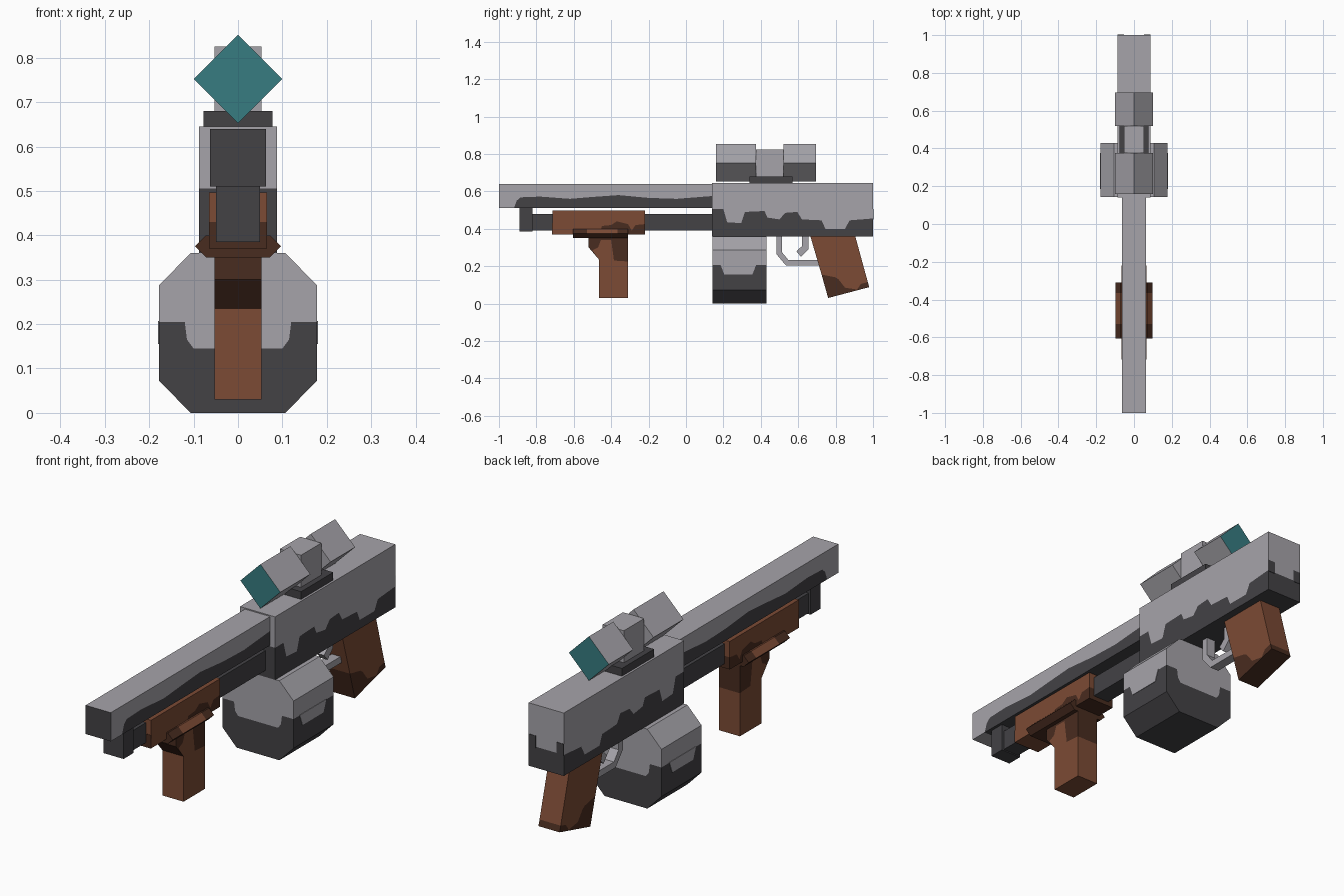
import bpy
import bmesh

cube = bpy.data.objects.get("Cube")
if cube:
    bpy.data.objects.remove(cube, do_unlink=True)

COLOURS = {
    "light_grey": (0.38, 0.37, 0.40),
    "dark_grey": (0.056, 0.054, 0.06),
    "brown": (0.20, 0.07, 0.035),
    "dark_brown": (0.066, 0.025, 0.014),
    "teal": (0.038, 0.20, 0.22),
}
NAMES = list(COLOURS)
MATS = []
for name, rgb in COLOURS.items():
    mat = bpy.data.materials.new(name)
    mat.use_nodes = True
    mat.diffuse_color = (*rgb, 1)
    mat.node_tree.nodes["Principled BSDF"].inputs["Base Color"].default_value = (*rgb, 1)
    MATS.append(mat)


def solid(name, regions, axis, lo, hi, paint=None):
    """Extrude adjoining coloured outlines; shared borders get no inner wall."""
    bm = bmesh.new()
    cache = {}

    def vert(p, d):
        key = (p, d)
        if key not in cache:
            cache[key] = bm.verts.new((d, p[0], p[1]) if axis == "x" else (p[0], d, p[1]))
        return cache[key]

    edges = {}
    for pts, colour in regions:
        for d in (lo, hi):
            bm.faces.new([vert(p, d) for p in pts]).material_index = NAMES.index(colour)
        for a, b in zip(pts, pts[1:] + pts[:1]):
            edges.setdefault(frozenset((a, b)), []).append((a, b, colour))
    for users in edges.values():
        if len(users) == 1:
            a, b, colour = users[0]
            face = bm.faces.new([vert(a, lo), vert(b, lo), vert(b, hi), vert(a, hi)])
            face.material_index = NAMES.index(colour)
    bmesh.ops.recalc_face_normals(bm, faces=bm.faces[:])
    bm.normal_update()
    if paint:
        for face in bm.faces:
            colour = paint(face.normal)
            if colour:
                face.material_index = NAMES.index(colour)
    mesh = bpy.data.meshes.new(name)
    bm.to_mesh(mesh)
    bm.free()
    for mat in MATS:
        mesh.materials.append(mat)
    obj = bpy.data.objects.new(name, mesh)
    bpy.context.collection.objects.link(obj)
    return obj


def two_tone(name, wave, upper, lower, top, bottom, axis, lo, hi, paint=None):
    solid(name, [(wave + upper, top), (wave + lower, bottom)], axis, lo, hi, paint)


def box(name, x0, x1, y0, y1, z0, z1, colour, paint=None):
    solid(name, [([(y0, z0), (y1, z0), (y1, z1), (y0, z1)], colour)], "x", x0, x1, paint)


# Receiver with a wavy dark lower half
two_tone("receiver",
         [(.14, .505), (.20, .505), (.22, .435), (.295, .43), (.315, .49), (.42, .495),
          (.435, .46), (.50, .45), (.53, .485), (.595, .49), (.62, .45), (.725, .445),
          (.745, .40), (.85, .40), (.875, .445), (1, .455)],
         [(1, .645), (.14, .645)], [(1, .36), (.14, .36)],
         "light_grey", "dark_grey", "x", -.088, .088)
for side, x0 in (("right", -.088), ("left", .052)):
    box("receiver_rear_patch_" + side, x0, x0 + .036, .998, 1.002, .45, .505, "dark_grey")

# Barrel with a dark underside and muzzle, and the tube beneath it
two_tone("barrel",
         [(-.92, .51), (-.905, .55), (-.885, .568), (-.78, .572), (-.62, .56), (-.5, .57),
          (-.36, .58), (-.2, .565), (-.05, .56), (.14, .575)],
         [(.14, .64), (-1, .64), (-1, .51)], [(.14, .51)],
         "light_grey", "dark_grey", "x", -.063, .063,
         lambda n: "dark_grey" if n.y < -.9 else None)
box("lower_tube", -.04, .04, -.82, .14, .39, .48, "dark_grey")
box("tube_front_block", -.05, .05, -.89, -.82, .385, .51, "dark_grey")

# Handguard
two_tone("handguard",
         [(-.46, .37), (-.45, .415), (-.40, .42), (-.37, .44), (-.31, .425),
          (-.29, .39), (-.27, .42), (-.22, .425)],
         [(-.22, .497), (-.715, .497), (-.715, .37)], [(-.22, .37)],
         "brown", "dark_brown", "x", -.065, .065)
box("handguard_front_patch", -.065, .065, -.717, -.713, .37, .43, "dark_brown")

# Rail plate under the handguard, lighter in the middle of its top
RAIL = [(-.072, .35), (.072, .35), (.097, .375), (.072, .40), (-.072, .40), (-.097, .375)]
solid("rail_front", [(RAIL, "dark_brown")], "y", -.605, -.53)
solid("rail_middle", [(RAIL, "dark_brown")], "y", -.53, -.365,
      lambda n: "brown" if n.z > .1 else None)
solid("rail_rear", [(RAIL, "dark_brown")], "y", -.365, -.31)

# Front grip with a wedge at its top
two_tone("front_grip",
         [(-.465, .235), (-.50, .285), (-.47, .30), (-.455, .34), (-.40, .34),
          (-.385, .23), (-.31, .225)],
         [(-.31, .36), (-.52, .36), (-.52, .30)], [(-.31, .03), (-.465, .03)],
         "dark_brown", "brown", "x", -.053, .053)

# Slanted rear grip
two_tone("rear_grip",
         [(.725, .155), (.80, .14), (.815, .13), (.85, .085), (.915, .075), (.935, .105),
          (.972, .115)],
         [(.905, .36), (.665, .36)], [(.98, .088), (.76, .03)],
         "brown", "dark_brown", "x", -.053, .053)

# Eight-sided drum magazine
two_tone("drum_magazine",
         [(-.178, .205), (-.12, .205), (-.115, .165), (-.10, .145),
          (.10, .145), (.115, .165), (.12, .205), (.178, .205)],
         [(.178, .287), (.107, .36), (-.107, .36), (-.178, .287)],
         [(.178, .073), (.107, 0), (-.107, 0), (-.178, .073)],
         "light_grey", "dark_grey", "y", .143, .43)
DIP = [(.185, .207), (.205, .155), (.355, .155), (.375, .207)]
for side, s in (("right", -1), ("left", 1)):
    solid("drum_patch_" + side, [(DIP, "light_grey")], "x", s * .177, s * .18)

# Trigger and its guard
GUARD = [(.483, .36), (.483, .265), (.535, .203), (.72, .203), (.72, .233), (.547, .233),
         (.513, .275), (.513, .36)]
solid("trigger_guard", [(GUARD, "light_grey")], "x", -.022, .022)
TRIGGER = [(.62, .36), (.62, .307), (.59, .28), (.615, .25), (.655, .29), (.655, .36)]
solid("trigger", [(TRIGGER, "light_grey")], "x", -.018, .018)

# Scope: mount, centre block and two diamond tubes with lenses at the outer ends
box("scope_mount", -.078, .078, .34, .57, .645, .68, "dark_grey")
box("scope_centre", -.053, .053, .375, .52, .68, .825, "light_grey")
DIAMOND = [(-.1, .752), (0, .652), (.1, .752), (0, .852)]
solid("scope_front", [(DIAMOND, "light_grey")], "y", .16, .375,
      lambda n: "teal" if n.y < -.9 else None)
solid("scope_rear", [(DIAMOND, "light_grey")], "y", .52, .695,
      lambda n: "teal" if n.y > .9 else None)
